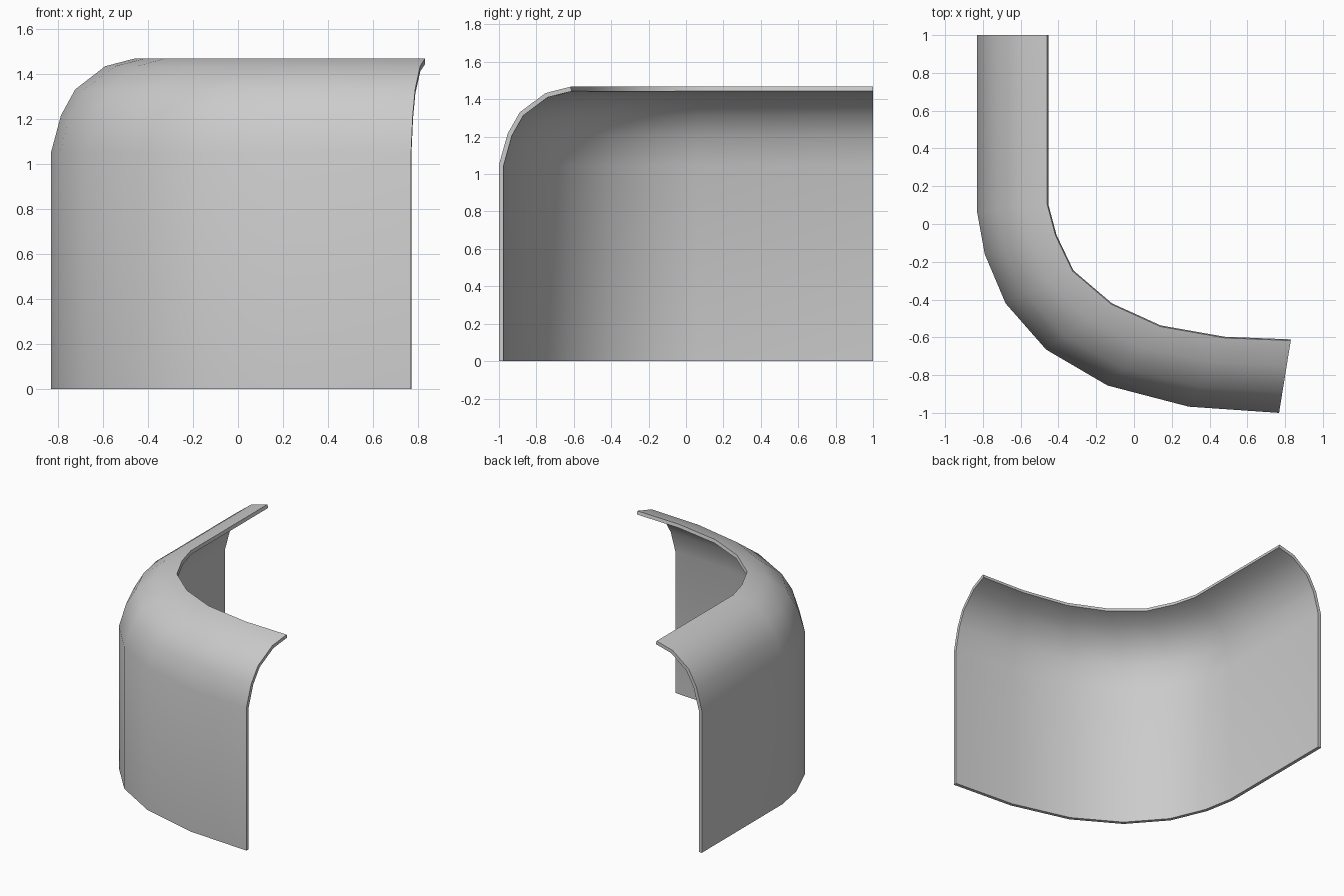
import bpy, bmesh, math
from mathutils import Vector

if "Cube" in bpy.data.objects:
    bpy.data.objects.remove(bpy.data.objects["Cube"])

# Plan curves: wall line (bottom) and lip line (top of the curved cove)
wall = [(-0.83, 1), (-0.83, 0.06), (-0.79, -0.16), (-0.68, -0.42),
        (-0.465, -0.665), (-0.14, -0.855), (0.29, -0.967), (0.768, -1.0)]
lip = [(-0.46, 1), (-0.46, 0.105), (-0.416, -0.06), (-0.325, -0.25),
       (-0.12, -0.425), (0.14, -0.543), (0.48, -0.603), (0.83, -0.617)]
# Section: (blend from wall to lip, height)
section = [(0, 0), (0, 1.05), (0.12, 1.215), (0.29, 1.33), (0.65, 1.433), (1, 1.467)]

# Curved wall panel
bm = bmesh.new()
grid = []
for w, l in zip(wall, lip):
    column = []
    for t, z in section:
        p = Vector(w).lerp(Vector(l), t)
        column.append(bm.verts.new((p.x, p.y, z)))
    grid.append(column)
for a, b in zip(grid, grid[1:]):
    for j in range(len(section) - 1):
        bm.faces.new((a[j], b[j], b[j + 1], a[j + 1]))
mesh = bpy.data.meshes.new("curved_wall_panel")
bm.to_mesh(mesh)
bm.free()
panel = bpy.data.objects.new("curved_wall_panel", mesh)
bpy.context.collection.objects.link(panel)
bpy.context.view_layer.objects.active = panel
panel.select_set(True)

# Sheet thickness, added on the inside
solid = panel.modifiers.new("thickness", 'SOLIDIFY')
solid.thickness = 0.025
solid.offset = -1
solid.use_even_offset = True
bpy.ops.object.modifier_apply(modifier=solid.name)
bpy.ops.object.shade_smooth_by_angle(angle=math.radians(40))
